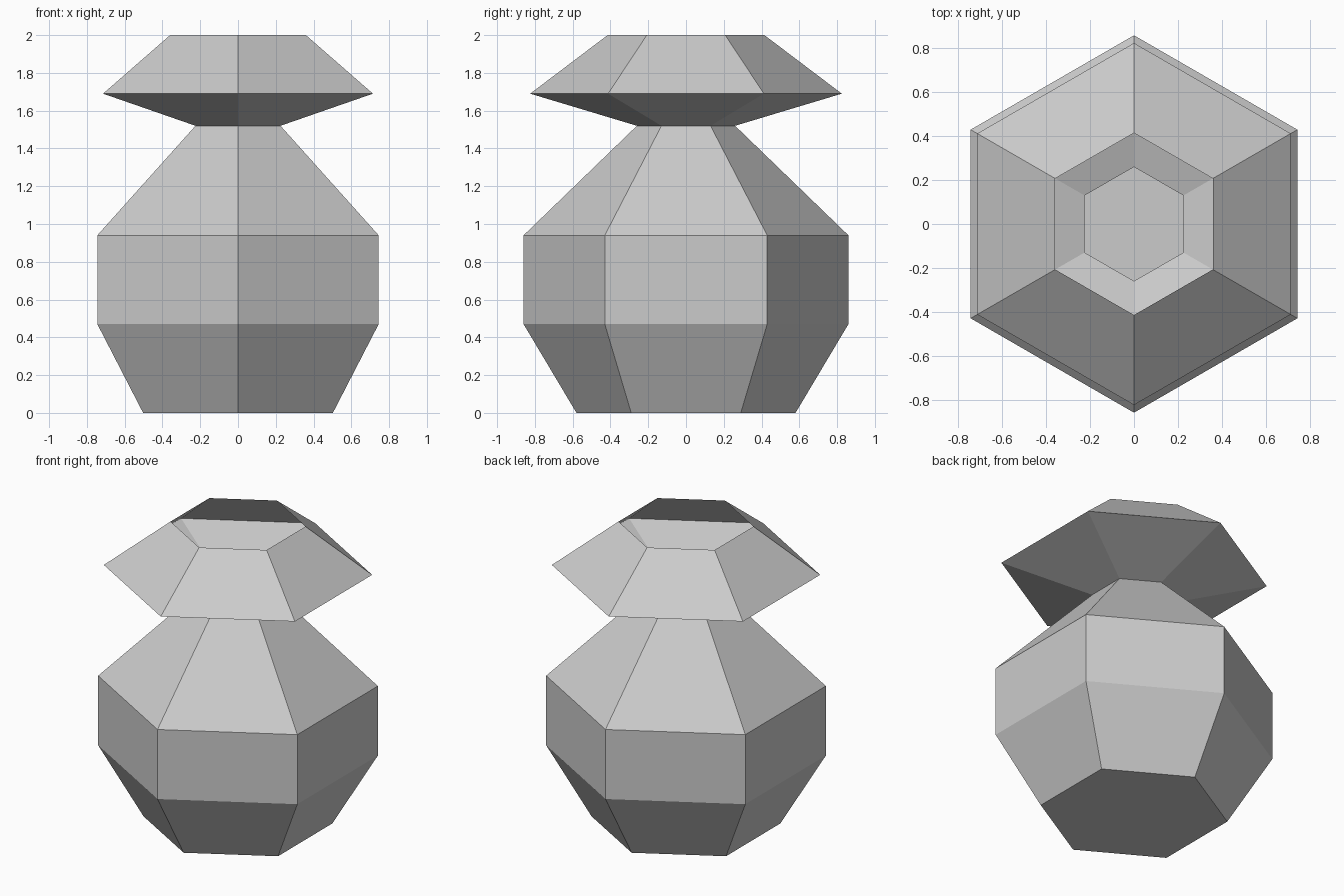
import bpy
import bmesh
from math import cos, sin, pi

SIDES = 6

# Remove the default cube
cube = bpy.data.objects.get("Cube")
if cube:
    bpy.data.objects.remove(cube, do_unlink=True)

# Plain grey clay
clay = bpy.data.materials.new("light_grey_clay")
clay.use_nodes = True
grey = (0.6, 0.6, 0.6, 1.0)
clay.diffuse_color = grey
clay.node_tree.nodes["Principled BSDF"].inputs["Base Color"].default_value = grey

# Profile from foot to rim: (radius, height)
profile = [(0.58, 0.0), (0.86, 0.47), (0.86, 0.94),
           (0.26, 1.52), (0.825, 1.69), (0.415, 2.0)]

# Thin hexagonal shell, closed at the foot and open at the rim
bm = bmesh.new()
rings = []
for radius, height in profile:
    angles = [pi / 2 + 2 * pi * i / SIDES for i in range(SIDES)]
    rings.append([bm.verts.new((radius * cos(a), radius * sin(a), height))
                  for a in angles])

bm.faces.new(reversed(rings[0]))
for low, high in zip(rings, rings[1:]):
    for i in range(SIDES):
        j = (i + 1) % SIDES
        bm.faces.new((low[i], low[j], high[j], high[i]))

mesh = bpy.data.meshes.new("vase")
bm.to_mesh(mesh)
bm.free()
mesh.materials.append(clay)
vase = bpy.data.objects.new("vase", mesh)
bpy.context.collection.objects.link(vase)
